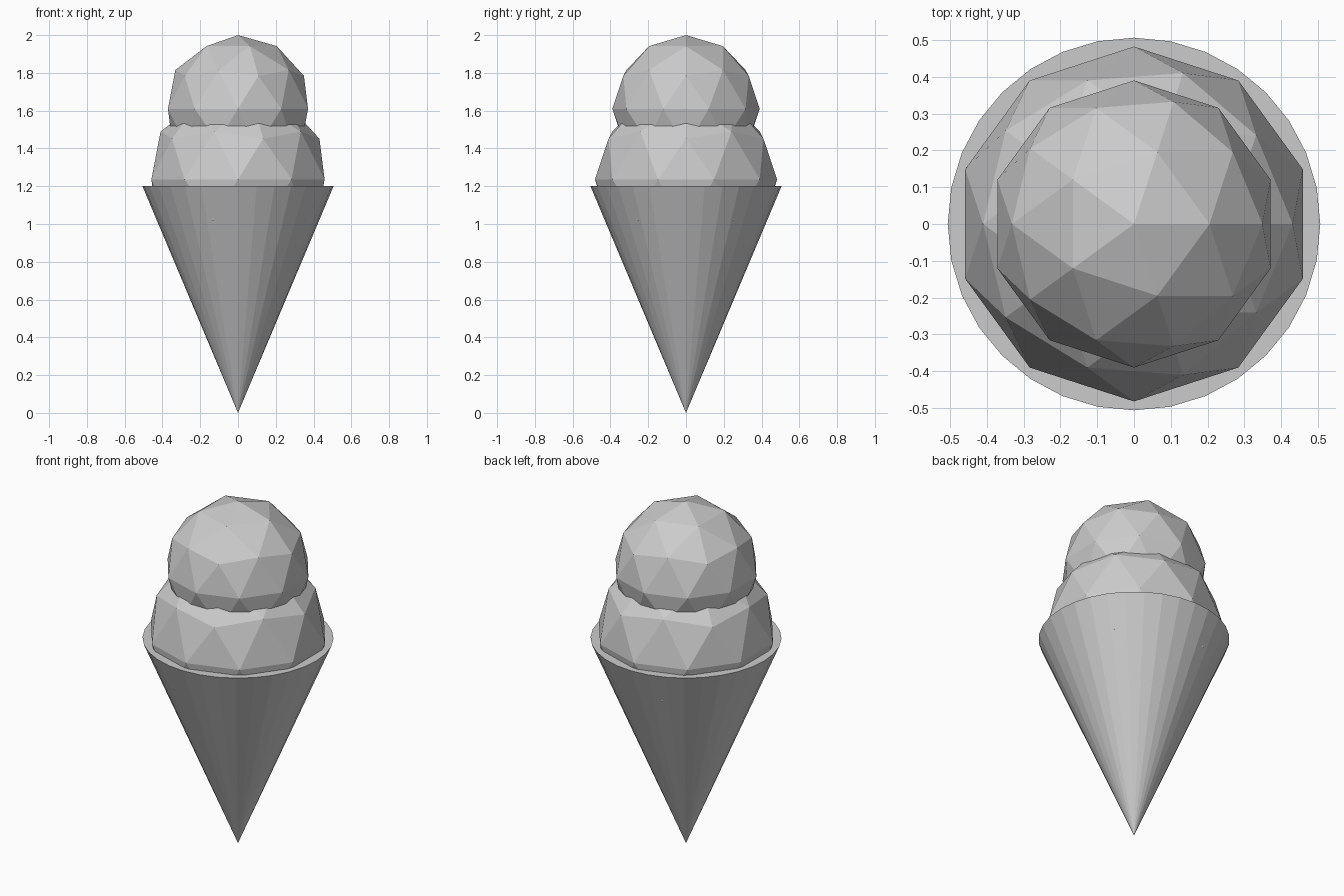
import bpy

if "Cube" in bpy.data.objects:
    bpy.data.objects.remove(bpy.data.objects["Cube"])

# Wafer cone: closed, tip down on the ground
RIM_R, RIM_Z = 0.506, 1.2
bpy.ops.mesh.primitive_cone_add(vertices=32, radius1=0, radius2=RIM_R,
                                depth=RIM_Z, location=(0, 0, RIM_Z / 2))
bpy.context.object.name = "wafer_cone"


# Faceted ice cream scoops, stacked and overlapping
def scoop(name, radius, z):
    bpy.ops.mesh.primitive_ico_sphere_add(subdivisions=2, radius=radius,
                                          location=(0, 0, z))
    bpy.context.object.name = name


scoop("lower_scoop", 0.482, 1.236)
scoop("upper_scoop", 0.39, 1.61)
